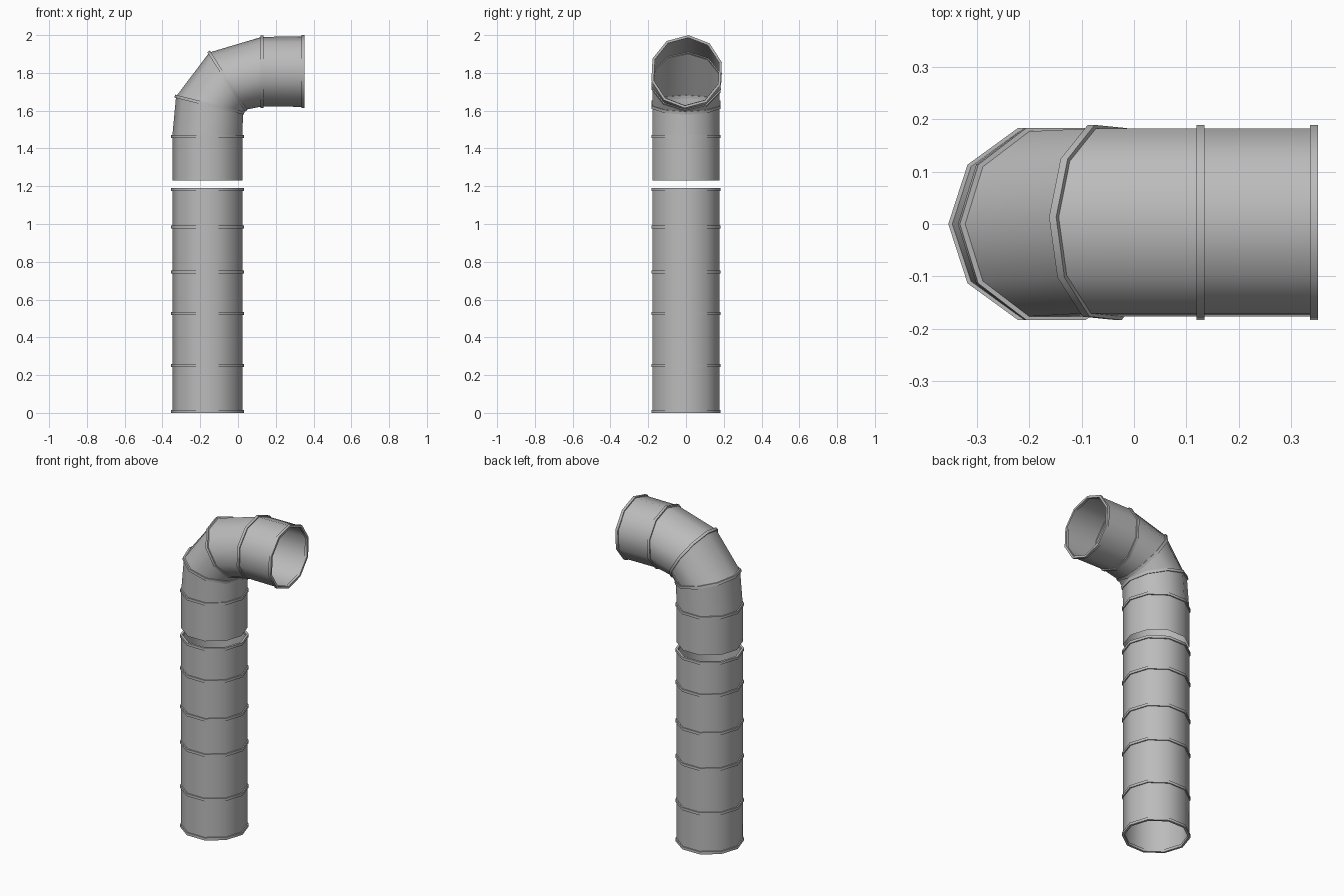
import bpy, bmesh, math
from mathutils import Vector

if "Cube" in bpy.data.objects:
    bpy.data.objects.remove(bpy.data.objects["Cube"])

SIDES = 10
RADIUS = 0.186
LIP = 0.007

metal = bpy.data.materials.new("galvanised_grey")
metal.use_nodes = True
grey = (0.5, 0.5, 0.5, 1)
metal.diffuse_color = grey
metal.node_tree.nodes["Principled BSDF"].inputs["Base Color"].default_value = grey


def section(outer, inner, grow=0.0, shift=0.0, turn=0.0, y=0.0):
    """Decagonal cross-section spanning an outer-bend and an inner-bend point (x, z)."""
    a, b = Vector((outer[0], 0, outer[1])), Vector((inner[0], 0, inner[1]))
    half = (a - b) / 2
    along = half.cross(Vector((0, 1, 0))).normalized()
    centre = (a + b) / 2 + along * shift + Vector((0, y, 0))
    half += half.normalized() * grow
    side = Vector((0, RADIUS + grow, 0))
    angles = [2 * math.pi * i / SIDES + turn for i in range(SIDES)]
    return [centre + half * math.cos(t) + side * math.sin(t) for t in angles]


def loft(name, sections, closed=False):
    bm = bmesh.new()
    loops = [[bm.verts.new(p) for p in s] for s in sections]
    pairs = list(zip(loops, loops[1:] + loops[:1])) if closed else list(zip(loops, loops[1:]))
    for lo, hi in pairs:
        for i in range(SIDES):
            j = (i + 1) % SIDES
            bm.faces.new((lo[i], lo[j], hi[j], hi[i]))
    bmesh.ops.recalc_face_normals(bm, faces=bm.faces)
    mesh = bpy.data.meshes.new(name)
    bm.to_mesh(mesh)
    bm.free()
    mesh.materials.append(metal)
    obj = bpy.data.objects.new(name, mesh)
    bpy.context.collection.objects.link(obj)
    bpy.ops.object.select_all(action="DESELECT")
    obj.select_set(True)
    bpy.context.view_layer.objects.active = obj
    bpy.ops.object.shade_smooth_by_angle(angle=math.radians(40))


def band(name, outer, inner, width=0.016, **kw):
    """Raised collar with a small square profile."""
    w = width / 2
    profile = ((LIP, -w), (LIP, w), (-LIP, w), (-LIP, -w))
    loft(name, [section(outer, inner, g, s, **kw) for g, s in profile], closed=True)


def upright(z):
    return (-0.348, z), (0.024, z)


# Lower straight duct with its collars
loft("lower_duct", [section(*upright(0.0)), section(*upright(1.19))])
for i, z in enumerate((0.008, 0.25, 0.525, 0.745, 0.983, 1.182)):
    band("lower_collar_%d" % (i + 1), *upright(z))

# Upper duct: straight length, two mitred elbow pieces and a horizontal outlet
twist = dict(turn=math.radians(3), y=0.003)
stations = [
    ("start", upright(1.23), {}),
    ("riser", upright(1.463), {}),
    ("lower_mitre", ((-0.328, 1.675), (0.026, 1.588)), {}),
    ("upper_mitre", ((-0.152, 1.908), (0.04, 1.605)), twist),
    ("outlet", ((0.127, 1.991), (0.127, 1.622)), twist),
    ("mouth", ((0.344, 1.993), (0.344, 1.62)), twist),
]
pieces = ("upper_duct", "lower_elbow", "middle_elbow", "upper_elbow", "outlet_duct")
for name, (_, a, ka), (_, b, kb) in zip(pieces, stations, stations[1:]):
    loft(name, [section(*a, **ka), section(*b, **kb)])
for name, ends, kw in stations[1:]:
    band(name + "_collar", *ends, **kw)
